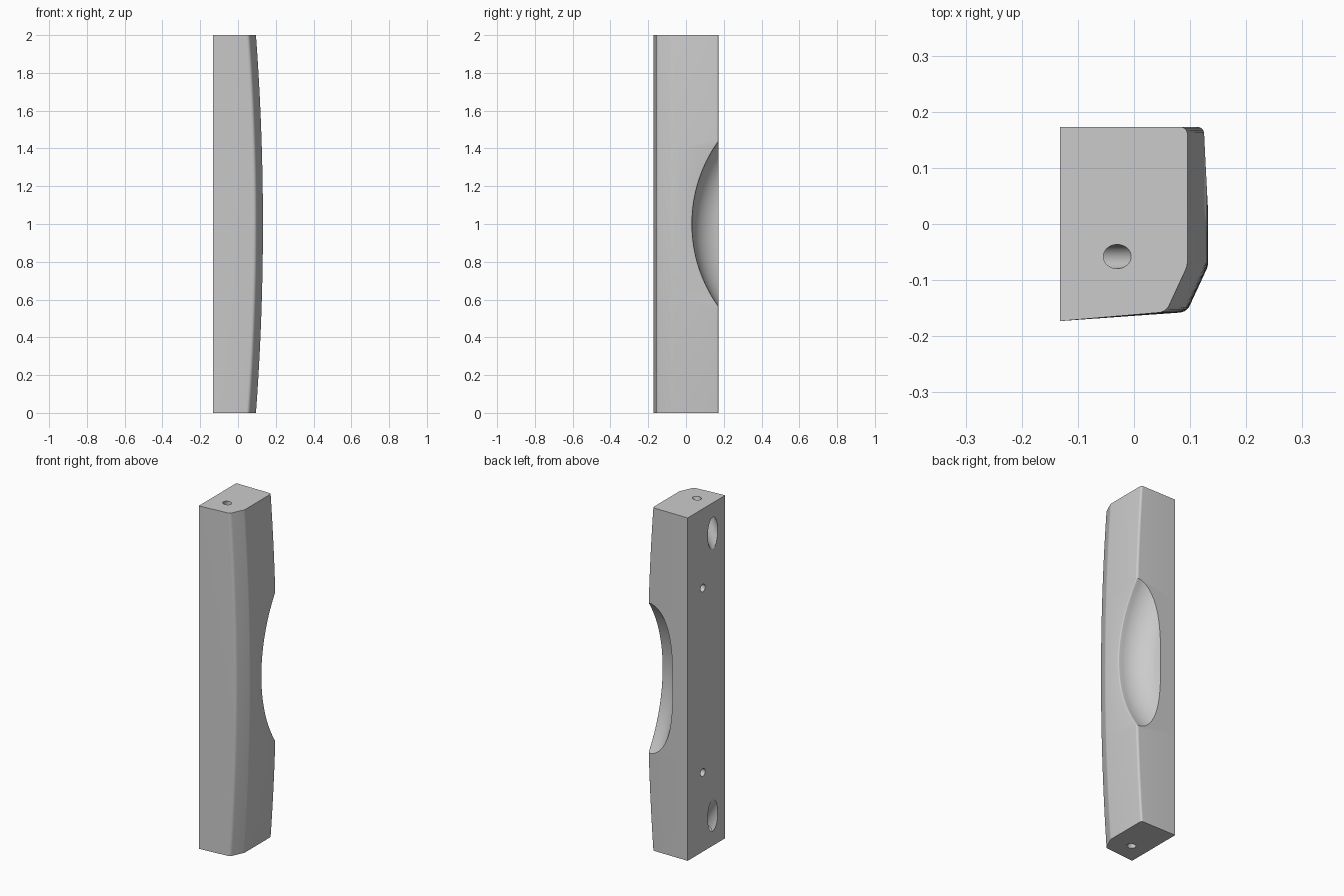
import bpy, bmesh, math
from mathutils import Vector, Matrix

cube = bpy.data.objects.get("Cube")
if cube:
    bpy.data.objects.remove(cube, do_unlink=True)

SIDE, DEEP, BOW = 0.132, 0.173, 0.037

grey = bpy.data.materials.new("light_grey")
grey.use_nodes = True
grey.diffuse_color = (0.6, 0.6, 0.6, 1)
grey.node_tree.nodes["Principled BSDF"].inputs["Base Color"].default_value = (0.6, 0.6, 0.6, 1)


def new_object(name, bm):
    bmesh.ops.recalc_face_normals(bm, faces=bm.faces[:])
    mesh = bpy.data.meshes.new(name)
    bm.to_mesh(mesh)
    bm.free()
    mesh.materials.append(grey)
    obj = bpy.data.objects.new(name, mesh)
    bpy.context.collection.objects.link(obj)
    return obj


def loft(name, rings):
    """Skin closed rings of points and cap both ends."""
    bm = bmesh.new()
    loops = [[bm.verts.new(p) for p in ring] for ring in rings]
    n = len(loops[0])
    for a, b in zip(loops, loops[1:]):
        for i in range(n):
            j = (i + 1) % n
            bm.faces.new((a[i], a[j], b[j], b[i]))
    bm.faces.new(loops[0])
    bm.faces.new(loops[-1])
    return new_object(name, bm)


def fillet(prev, corner, nxt, radius, steps=5):
    """Round one profile corner with a circular arc."""
    prev, corner, nxt = Vector(prev), Vector(corner), Vector(nxt)
    u, v = (prev - corner).normalized(), (nxt - corner).normalized()
    half = math.acos(u.dot(v)) / 2
    centre = corner + (u + v).normalized() * (radius / math.sin(half))
    start = corner + u * (radius / math.tan(half)) - centre
    end = corner + v * (radius / math.tan(half)) - centre
    return [centre + start.lerp(end, i / steps).normalized() * radius for i in range(steps + 1)]


def rod(name, start, end, radius):
    start, end = Vector(start), Vector(end)
    axis = end - start
    bm = bmesh.new()
    turn = axis.to_track_quat("Z", "Y").to_matrix().to_4x4()
    bmesh.ops.create_cone(bm, cap_ends=True, segments=40, radius1=radius, radius2=radius,
                          depth=axis.length, matrix=Matrix.Translation((start + end) / 2) @ turn)
    return new_object(name, bm)


# Handle body: chamfered section, with the outer side bowed along its height
corners = [(-SIDE, -DEEP), (0.094, -0.157), (SIDE, -0.075), (SIDE, DEEP), (-SIDE, DEEP)]
section = [Vector(corners[0])]
for k, radius in ((1, 0.022), (2, 0.03), (3, 0.012)):
    section += fillet(corners[k - 1], corners[k], corners[k + 1], radius)
section.append(Vector(corners[4]))
LEVELS = 40
rings = []
for i in range(LEVELS + 1):
    z = 2 * i / LEVELS
    shift = BOW * (z - 1) ** 2
    rings.append([(p.x - (shift if p.x > 0 else 0), p.y, z) for p in section])
handle = loft("handle_body", rings)

# Finger recess cutter: rounded disc turned about a sideways axis, with a flared rim
R, ROUND, FLARE = 0.752, 0.162, 0.012
profile = []
for i in range(15):
    a = math.pi / 2 * i / 14
    profile.append((0.126 - ROUND * math.cos(a), R - ROUND + ROUND * math.sin(a)))
for i in range(1, 6):
    a = math.pi / 2 * i / 5
    profile.append((0.126 + 0.0065 * math.sin(a), R + FLARE * (1 - math.cos(a))))
profile.append((0.25, R + FLARE))
SEGMENTS = 200
centre_y = 0.02 + R + FLARE
rings = []
for x, r in profile:
    ring = []
    for i in range(SEGMENTS):
        a = math.tau * (i + 0.5) / SEGMENTS
        dz = r * math.sin(a)
        bowed = x * (1 - BOW / SIDE * dz * dz) if x > 0 else x
        ring.append((bowed, centre_y + r * math.cos(a), 1 + dz))
    rings.append(ring)
cutters = [loft("recess_cutter", rings)]

# Slanted screw pockets and straight pilot holes, mirrored top to bottom
mouth = Vector((-SIDE, -0.058, 0.823))
slant = Vector((0.5, 0, math.cos(math.pi / 6)))
for s in (1, -1):
    def at(p):
        return (p[0], p[1], 1 + s * p[2])
    cutters.append(rod("pocket_cutter", at(mouth - slant * 0.2), at(mouth + slant * 0.11), 0.046))
    cutters.append(rod("screw_cutter", at(mouth + slant * 0.05), at(mouth + slant * 0.3), 0.0215))
    cutters.append(rod("pilot_cutter", at((-0.2, 0.033, 0.538)), at((-0.04, 0.033, 0.538)), 0.022))

# Cut everything out of the body, then drop the cutters
bpy.ops.object.select_all(action="DESELECT")
bpy.context.view_layer.objects.active = handle
handle.select_set(True)
for cutter in cutters:
    cutter.hide_render = True
    mod = handle.modifiers.new("cut", "BOOLEAN")
    mod.operation, mod.solver, mod.object = "DIFFERENCE", "EXACT", cutter
    bpy.ops.object.modifier_apply(modifier=mod.name)
    bpy.data.objects.remove(cutter, do_unlink=True)

bpy.ops.object.shade_smooth_by_angle(angle=math.radians(30))
